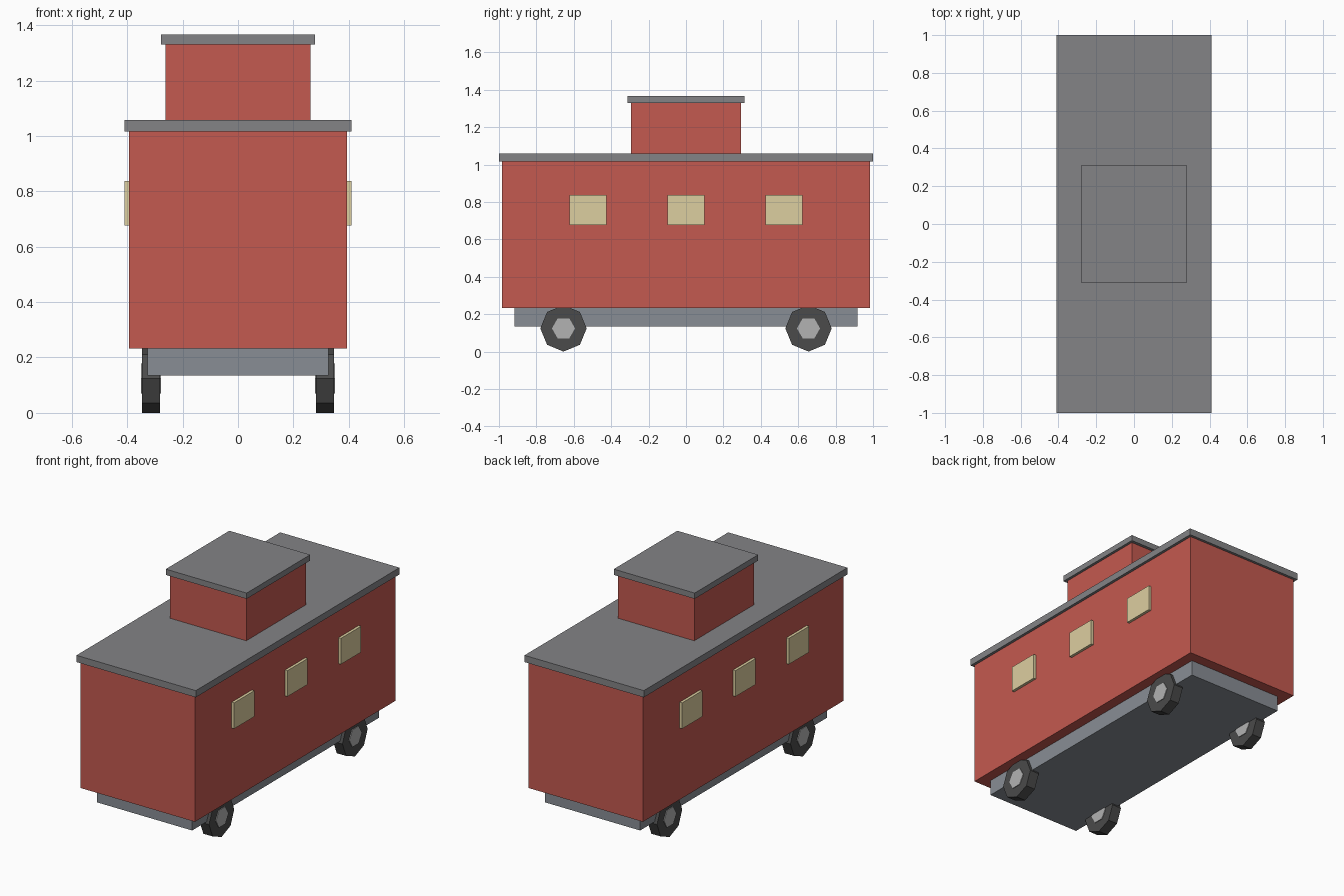
import bpy
import math

if "Cube" in bpy.data.objects:
    bpy.data.objects.remove(bpy.data.objects["Cube"])


def material(name, rgb):
    m = bpy.data.materials.new(name)
    m.diffuse_color = (*rgb, 1)
    m.use_nodes = True
    m.node_tree.nodes["Principled BSDF"].inputs["Base Color"].default_value = m.diffuse_color
    return m


RED = material("red_paint", (0.55, 0.10, 0.08))
ROOF = material("roof_grey", (0.23, 0.23, 0.24))
FRAME = material("frame_grey", (0.25, 0.27, 0.30))
GLASS = material("window_cream", (0.72, 0.62, 0.35))
TYRE = material("tyre_dark", (0.07, 0.07, 0.07))
HUB = material("hub_grey", (0.45, 0.45, 0.45))


def box(name, half_x, half_y, z0, z1, mat, x=0, y=0):
    bpy.ops.mesh.primitive_cube_add(size=1, location=(x, y, (z0 + z1) / 2))
    ob = bpy.context.object
    ob.name = name
    ob.scale = (half_x * 2, half_y * 2, z1 - z0)
    bpy.ops.object.transform_apply(location=False, rotation=False, scale=True)
    ob.data.materials.append(mat)


def disc(name, sides, radius, width, loc, mat, spin=0):
    # cylinder with its axle along x
    bpy.ops.mesh.primitive_cylinder_add(vertices=sides, radius=radius, depth=width,
                                        location=loc, rotation=(spin, math.pi / 2, 0))
    ob = bpy.context.object
    ob.name = name
    ob.data.materials.append(mat)


# underframe, body and roof
box("underframe", 0.327, 0.917, 0.135, 0.24, FRAME)
box("body", 0.393, 0.984, 0.232, 1.016, RED)
box("roof", 0.41, 1.0, 1.016, 1.058, ROOF)

# raised lookout cabin
box("cupola", 0.262, 0.293, 1.058, 1.33, RED)
box("cupola_roof", 0.278, 0.312, 1.33, 1.366, ROOF)

for side, sx in (("right", 1), ("left", -1)):
    # side windows
    for i, y in enumerate((-0.524, 0, 0.524)):
        box(f"window_{side}_{i + 1}", 0.014, 0.099, 0.677, 0.838, GLASS, sx * 0.396, y)
    # octagonal wheels with hexagonal hubs
    for end, y in (("front", -0.655), ("back", 0.655)):
        loc = (sx * 0.314, y, 0.124)
        disc(f"wheel_{end}_{side}", 8, 0.124, 0.064, loc, TYRE)
        disc(f"hub_{end}_{side}", 6, 0.062, 0.073, loc, HUB)
